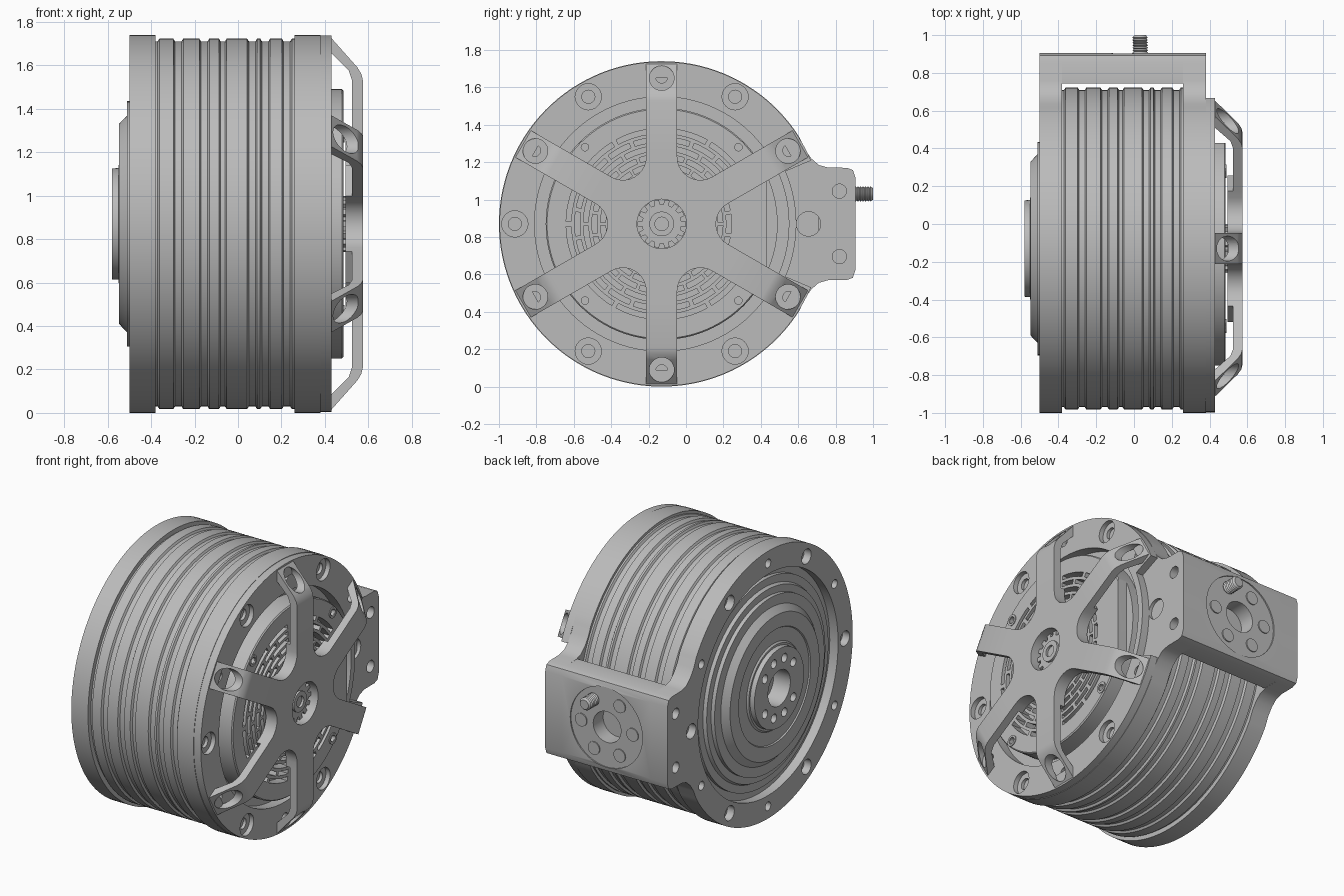
import bpy, bmesh
from math import sin, cos, pi, radians
from mathutils import Matrix, Vector

cube = bpy.data.objects.get("Cube")
if cube:
    bpy.data.objects.remove(cube)

CY, CZ = -0.13, 0.87      # drum axis runs along x through this point
R = 0.87                  # drum radius
parts = []

metal = bpy.data.materials.new("light_grey_metal")
metal.use_nodes = True
metal.diffuse_color = (0.5, 0.5, 0.5, 1)
metal.node_tree.nodes["Principled BSDF"].inputs["Base Color"].default_value = (0.5, 0.5, 0.5, 1)


def finish(name, bm):
    bmesh.ops.recalc_face_normals(bm, faces=bm.faces)
    mesh = bpy.data.meshes.new(name)
    bm.to_mesh(mesh)
    bm.free()
    mesh.materials.append(metal)
    ob = bpy.data.objects.new(name, mesh)
    bpy.context.collection.objects.link(ob)
    parts.append(ob)
    return ob


def polar(r, deg):
    return r * cos(radians(deg)), r * sin(radians(deg))


def lathe(name, profile, at=(0, 0), seg=96, closed=False, axis="x"):
    """Spin (height, radius) pairs about x through a drum point, or about y through (x, z)."""
    bm = bmesh.new()
    rings = []
    for h, r in profile:
        ring = []
        for i in range(seg):
            u, v = r * cos(2 * pi * i / seg), r * sin(2 * pi * i / seg)
            if axis == "x":
                co = (h, CY + at[0] + u, CZ + at[1] + v)
            else:
                co = (at[0] + u, h, CZ + at[1] + v)
            ring.append(bm.verts.new(co))
        rings.append(ring)
    pairs = list(zip(rings, rings[1:]))
    if closed:
        pairs.append((rings[-1], rings[0]))
    else:
        bm.faces.new(rings[0])
        bm.faces.new(rings[-1])
    for a, b in pairs:
        for i in range(seg):
            j = (i + 1) % seg
            bm.faces.new((a[i], a[j], b[j], b[i]))
    return finish(name, bm)


def prism(name, outline, x0, x1):
    """Extrude a (y, z) outline, measured from the drum axis, along x."""
    bm = bmesh.new()
    face = bm.faces.new([bm.verts.new((x0, CY + y, CZ + z)) for y, z in outline])
    top = bmesh.ops.extrude_face_region(bm, geom=[face])["geom"]
    verts = [v for v in top if isinstance(v, bmesh.types.BMVert)]
    bmesh.ops.translate(bm, verts=verts, vec=(x1 - x0, 0, 0))
    return finish(name, bm)


def arc(r, a0, a1, n):
    return [polar(r, a0 + (a1 - a0) * i / n) for i in range(n + 1)]


def cylinder(x0, x1, r, at=(0, 0), seg=24, axis="x"):
    return lathe("cutter", [(x0, r), (x1, r)], at, seg, axis=axis)


def cut(target, cutters):
    """Subtract all cutters from the target in one go, then discard them."""
    bm = bmesh.new()
    for c in cutters:
        bm.from_mesh(c.data)
        parts.remove(c)
        bpy.data.objects.remove(c)
    tool = finish("cutter", bm)
    tool.hide_render = True
    mod = target.modifiers.new("cut", "BOOLEAN")
    mod.operation, mod.solver, mod.object = "DIFFERENCE", "EXACT", tool
    deps = bpy.context.evaluated_depsgraph_get()
    mesh = bpy.data.meshes.new_from_object(target.evaluated_get(deps))
    target.modifiers.clear()
    target.data = mesh
    parts.remove(tool)
    bpy.data.objects.remove(tool)


# Ribbed drum: raised bands on a slightly smaller core
bands = [(-0.37, -0.29), (-0.26, -0.17), (-0.14, -0.08), (-0.06, 0.05), (0.08, 0.11), (0.14, 0.21), (0.24, 0.27)]
skin = [(-0.44, 0.84)]
for a, b in bands:
    skin += [(a, 0.84), (a + 0.008, 0.853), (b - 0.008, 0.853), (b, 0.84)]
lathe("ribbed_drum", skin + [(0.36, 0.84)], seg=128)

# End flanges with an ear that carries the connector box
corner = [(0.99, 0.30), (1.022, 0.288), (1.035, 0.25)]
ear = [(0.765, 0.40), (0.80, 0.35), (0.84, 0.315), (0.89, 0.301)] + corner


def mirrored(pts):
    return pts + [(y, -z) for y, z in reversed(pts)]


outline = arc(R, -32, -328, 100) + mirrored(ear)


def bolt_hole(face, inward, r, at, deep=0.05):
    """Counterbored blind hole going inward from a face."""
    return lathe("cutter", [(face - inward * 0.01, r), (face + inward * deep, r),
                            (face + inward * deep, r * 0.5), (face + inward * (deep + 0.04), r * 0.5)], at, 24)


rear = prism("rear_flange", outline, -0.5, -0.38)
front = prism("front_flange", outline, 0.26, 0.38)
holes = [cylinder(-0.6, -0.3, 0.72, seg=96)]
for k in range(6):
    holes.append(bolt_hole(-0.5, 1, 0.048, polar(0.79, 60 * k)))
    holes.append(cylinder(-0.52, -0.45, 0.028, polar(0.79, 60 * k + 30)))
holes += [cylinder(-0.52, -0.44, 0.035, (0.95, s * 0.175)) for s in (-1, 1)]
cut(rear, holes)
holes = [cylinder(0.2, 0.5, 0.68, seg=96), bolt_hole(0.38, -1, 0.065, (0.785, 0))]
holes += [cylinder(0.32, 0.4, 0.038, (0.95, s * 0.175)) for s in (-1, 1)]
cut(front, holes)

# Stepped output disc and hub at the rear
hub = lathe("output_disc", [(-0.42, 0.67), (-0.465, 0.67), (-0.465, 0.62), (-0.485, 0.61), (-0.485, 0.565),
                            (-0.51, 0.565), (-0.51, 0.50), (-0.548, 0.46), (-0.548, 0.37), (-0.54, 0.365),
                            (-0.54, 0.28), (-0.55, 0.27), (-0.55, 0.257), (-0.58, 0.255)])
holes = [cylinder(-0.6, -0.46, 0.115, seg=48)]
for side in (0, 180):
    holes += [cylinder(-0.6, -0.52, 0.028, polar(0.185, side + a)) for a in (38, 73, 107, 142)]
cut(hub, holes)

# Connector box between the ears, with a round socket
box = prism("connector_box", mirrored([(0.875, 0.30)] + corner), -0.38, 0.26)
SX, FACE = -0.06, 0.905
holes = [lathe("cutter", [(FACE + 0.01, 0.26), (FACE - 0.008, 0.26), (FACE - 0.008, 0.1), (FACE - 0.11, 0.1)],
               (SX, 0), 48, axis="y")]
for k in range(6):
    x, z = polar(0.185, 60 * k)
    if k != 1:
        holes.append(cylinder(FACE - 0.09, FACE - 0.001, 0.042, (SX + x, z), axis="y"))
cut(box, holes)

# Threaded stud in one socket hole
thread = [(0.86, 0.034)]
for i in range(7):
    y = 0.9 + i * 0.0135
    thread += [(y, 0.034), (y + 0.006, 0.041)]
x, z = polar(0.185, 60)
lathe("threaded_stud", thread + [(0.995, 0.034), (1.0, 0.03)], (SX + x, z), 24, axis="y")

# Cage ring on the front flange, notched beside the ear
ring = prism("cage_ring", arc(R - 0.003, 23, 337, 100) + arc(0.72, -23, 23, 16), 0.38, 0.43)
holes = [cylinder(0.3, 0.5, 0.68, seg=96)]
for k in range(6):
    if k:
        holes.append(bolt_hole(0.43, -1, 0.07, polar(0.785, 60 * k), 0.03))
    holes.append(cylinder(0.39, 0.45, 0.032, polar(0.785, 60 * k + 30)))
cut(ring, holes)

# Vented plate inside the cage
vent = lathe("vented_plate", [(0.35, 0.62), (0.478, 0.62), (0.485, 0.613)])
slots = []
for k in range(6):
    for row in range(5):
        r = 0.30 + 0.046 * row
        if k == 0 and r > 0.38:
            continue
        spans = [(-24, -1.5), (1.5, 24)] if row % 2 == 0 else [(-24, -11), (-8, 8), (11, 24)]
        for a, b in spans:
            shape = arc(r, 60 * k + a, 60 * k + b, 6) + arc(r + 0.027, 60 * k + b, 60 * k + a, 6)
            slots.append(prism("cutter", shape, 0.42, 0.5))
slots += [cylinder(0.44, 0.5, 0.02, polar(0.58, 45 + 90 * k), 16) for k in range(4)]
slots.append(prism("cutter", [(0.56, -0.5), (0.7, -0.5), (0.7, 0.5), (0.56, 0.5)], 0.42, 0.5))
cut(vent, slots)
for k in range(4):
    at = polar(0.58, 45 + 90 * k)
    lathe("plate_boss", [(0.48, 0.022), (0.48, 0.036), (0.49, 0.036), (0.49, 0.022)], at, 24, True)

# Cage hub: six-pointed star with rounded inner corners
W, FR, FD, END = 0.083, 0.124, 0.414, 0.4
star = []
for k in range(6):
    mid = 60 * k
    rot = Matrix.Rotation(radians(mid), 2)
    pts = [Vector((FD, 0)) + Vector(polar(FR, 240 - 12 * i)) for i in range(11)]
    star += [tuple(rot @ p) for p in pts]
    arm = Matrix.Rotation(radians(mid + 30), 2)
    star += [tuple(arm @ Vector((END, s * W))) for s in (-1, 1)]
cage = prism("cage_hub", star, 0.495, 0.575)
cut(cage, [cylinder(0.4, 0.7, 0.132, seg=48)])

# Bent arms, each with a bolt counterbore through its sloping end
bend = [(END, 0.575), (0.66, 0.575), (0.69, 0.568), (0.72, 0.55), (0.855, 0.43),
        (0.785, 0.43), (0.74, 0.475), (0.705, 0.51), (0.66, 0.525), (END, 0.525)]
for k in range(6):
    bm = bmesh.new()
    turn = Matrix.Rotation(radians(60 * k + 30), 2)
    sides = []
    for s in (-1, 1):
        row = []
        for r, x in bend:
            y, z = turn @ Vector((r, s * W))
            row.append(bm.verts.new((x, CY + y, CZ + z)))
        bm.faces.new(row)
        sides.append(row)
    n = len(bend)
    for i in range(n):
        j = (i + 1) % n
        bm.faces.new((sides[0][i], sides[0][j], sides[1][j], sides[1][i]))
    cut(finish("cage_arm", bm), [cylinder(0.435, 0.65, 0.066, polar(0.78, 60 * k + 30), 32)])

# Splined shaft and its hollow centre pin
teeth = []
for k in range(14):
    a = 360 / 14 * k
    teeth += [polar(0.105, a - 8), polar(0.13, a - 6), polar(0.13, a + 6), polar(0.105, a + 8)]
prism("splined_shaft", teeth, 0.48, 0.525)
lathe("shaft_pin", [(0.52, 0.036), (0.52, 0.066), (0.54, 0.066), (0.54, 0.036)], seg=32, closed=True)

# Smooth round surfaces while keeping edges crisp
bpy.ops.object.select_all(action="DESELECT")
for ob in parts:
    ob.select_set(True)
bpy.context.view_layer.objects.active = parts[0]
bpy.ops.object.shade_smooth_by_angle(angle=radians(30))
